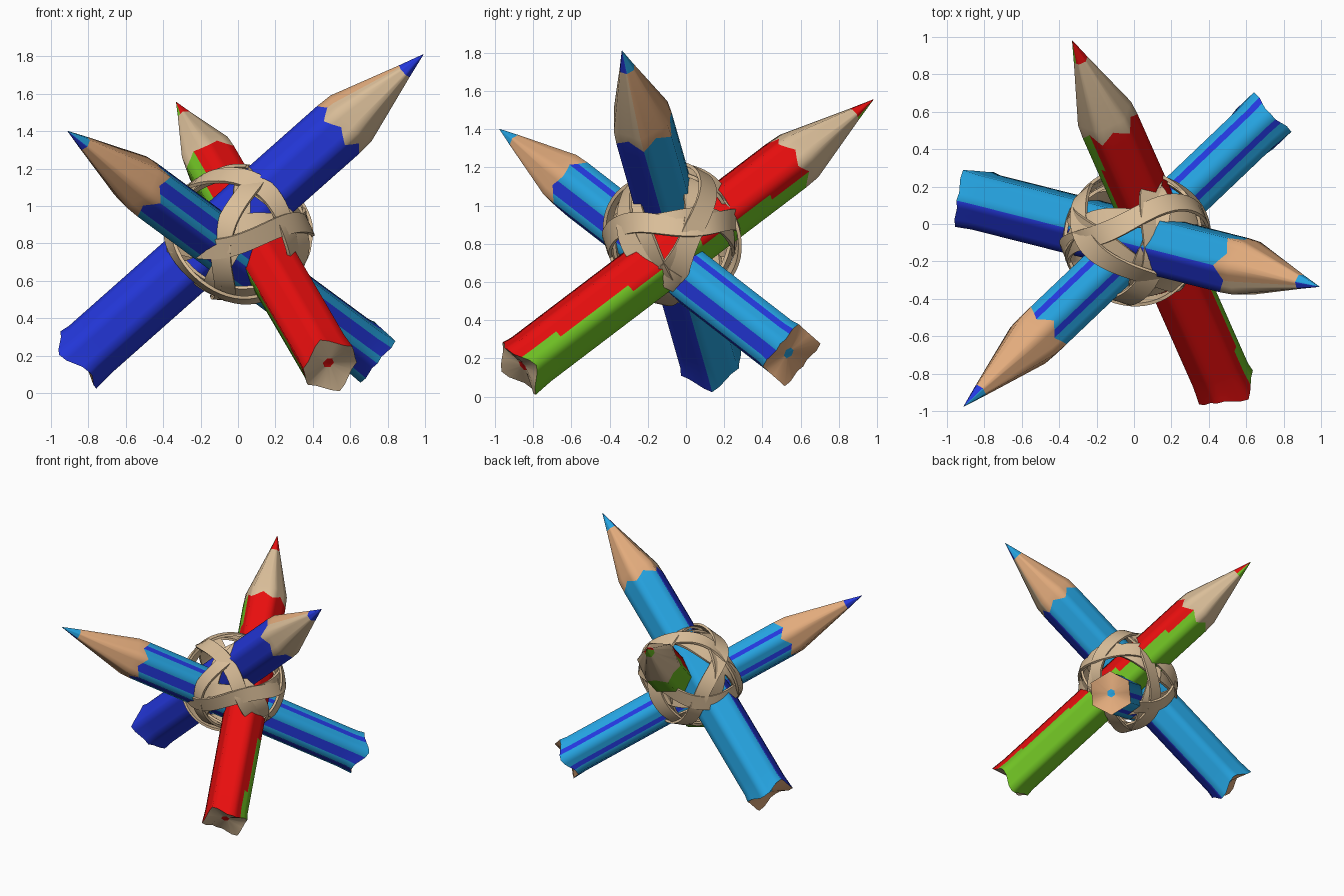
import bpy, bmesh, math
from mathutils import Vector

if "Cube" in bpy.data.objects:
    bpy.data.objects.remove(bpy.data.objects["Cube"])

def mat(name, rgb):
    m = bpy.data.materials.new(name)
    lin = [((c / 255 + 0.055) / 1.055) ** 2.4 if c > 10 else c / 255 / 12.92 for c in rgb]
    m.diffuse_color = (*lin, 1)
    m.use_nodes = True
    m.node_tree.nodes["Principled BSDF"].inputs["Base Color"].default_value = m.diffuse_color
    return m

MATS = [mat("blue", (36, 56, 222)), mat("sky_blue", (37, 163, 224)), mat("red", (232, 14, 14)),
        mat("green", (112, 194, 36)), mat("tan", (218, 190, 153)), mat("peach", (226, 171, 124))]
BLUE, SKY, RED, GREEN, TAN, PEACH = range(6)

def finish(name, bm, angle):
    bmesh.ops.recalc_face_normals(bm, faces=bm.faces)
    me = bpy.data.meshes.new(name)
    bm.to_mesh(me)
    bm.free()
    for m in MATS:
        me.materials.append(m)
    ob = bpy.data.objects.new(name, me)
    bpy.context.collection.objects.link(ob)
    bpy.ops.object.select_all(action='DESELECT')
    ob.select_set(True)
    bpy.context.view_layer.objects.active = ob
    bpy.ops.object.shade_smooth_by_angle(angle=math.radians(angle))
    return ob

N = 24  # points round a pencil, four per flat side

def pencil(name, tail, tip, side, R, shoulder, paint, wood, core, lead, flip=1):
    tail, tip = Vector(tail), Vector(tip)
    u = (tip - tail).normalized()
    L = (tip - tail).length
    c = (Vector(side) - u * u.dot(Vector(side))).normalized()
    e = c.cross(u)
    bm = bmesh.new()

    def ring(s, k, wave=0.0, freq=6):
        out = []
        for j in range(N):
            a = 2 * math.pi * j / N
            h = math.cos(math.pi / 6) / math.cos((a % (math.pi / 3)) - math.pi / 6)
            d = e * math.cos(a) + c * math.sin(a)
            out.append(bm.verts.new(tail + u * (s + wave * math.cos(freq * a)) + d * (R * h * k)))
        return out

    def skin(r0, r1, rule, t):
        for j in range(N):
            f = bm.faces.new((r0[j], r0[(j + 1) % N], r1[(j + 1) % N], r1[j]))
            f.material_index = rule(j, t)

    edge = (shoulder - 0.022) * L
    # hollow cut end with the coloured core
    core_ring = ring(0.02, 0.2)
    f = bm.faces.new(core_ring)
    f.material_index = core
    rim = ring(-0.005, 1.05, 0.03 * flip, 3)
    skin(core_ring, rim, lambda j, t: wood(0, t), 0)
    # painted body
    prev = rim
    steps = 24
    for i in range(1, steps + 1):
        s = 0.08 + (edge - 0.08) * (i - 1) / (steps - 1)
        r = ring(s, 1.0, -0.025 if i == steps else 0)
        skin(prev, r, paint, (i - 0.5) / steps)
        prev = r
    # sharpened wood and point
    for s, k, rule in ((shoulder * L + 0.012, 0.97, wood), (0.945 * L, 0.25, wood), (L, 0.01, lead)):
        r = ring(s, k)
        skin(prev, r, rule, 1)
        prev = r
    bm.faces.new(prev)
    return finish(name, bm, 65)

def two_tone(j, t):
    return SKY if j < N // 2 else BLUE

def two_wood(j, t):
    return PEACH if j < N // 2 or j in (12, 13) else TAN

def striped(j, t):
    # mostly blue low on the front, thin lines elsewhere
    if 12 <= j < 18:
        return SKY if j % 4 == 0 else BLUE
    return BLUE if j % 4 == 2 else SKY

def twisted(j, t):
    # the colour border drifts slowly round the pencil
    a = 2 * math.pi * (j + 0.5) / N + math.radians(-30 + 60 * t) * TWIST
    return GREEN if math.sin(a) > 0 else RED

A0, A1 = (-0.85, 0.13, 0.18), (0.99, -0.335, 1.81)
B0, B1 = (0.69, 0.55, 0.22), (-0.91, -0.975, 1.40)
C0, C1 = (0.49, -0.87, 0.15), (-0.33, 0.98, 1.555)
ua, ub, uc = [(Vector(q) - Vector(p)).normalized() for p, q in ((A0, A1), (B0, B1), (C0, C1))]
# green reaches further up the +x side at the blunt end
TWIST = -1 if Vector((0, 0, -1)).cross(uc).x > 0 else 1

pencil("blue_pencil", A0, A1, (0, 1, 0), 0.17, 0.785, two_tone, two_wood, SKY, two_tone, -1)
pencil("striped_pencil", B0, B1, ub.cross(Vector((0, 0, 1))), 0.16, 0.765,
       striped, lambda j, t: PEACH, SKY, lambda j, t: BLUE if j < 16 else SKY)
pencil("red_green_pencil", C0, C1, (0, 0, -1), 0.16, 0.785, twisted, lambda j, t: TAN, RED, twisted)

# flat bands lashed round the crossing, each passing between the pencils
CENTER = Vector((0.005, -0.065, 0.848))

def band(name, n, radius, width, phase):
    n = n.normalized()
    x = n.orthogonal().normalized()
    y = n.cross(x)
    bm = bmesh.new()
    rings = []
    M = 60
    for i in range(M):
        a = 2 * math.pi * i / M
        rad = x * math.cos(a) + y * math.sin(a)
        tw = 0.25 * math.sin(2 * a + phase)
        w = n * math.cos(tw) + rad * math.sin(tw)
        o = rad * math.cos(tw) - n * math.sin(tw)
        p = rad * radius * (1 + 0.03 * math.sin(2 * a + phase)) + n * 0.03 * math.sin(3 * a + phase)
        p = CENTER + Vector((p.x * 1.08, p.y * 0.95, p.z))
        rings.append([bm.verts.new(p + w * sw * width / 2 + o * so * 0.009)
                      for sw, so in ((-1, -1), (1, -1), (1, 1), (-1, 1))])
    for i in range(M):
        p, q = rings[i], rings[(i + 1) % M]
        for k in range(4):
            f = bm.faces.new((p[k], p[(k + 1) % 4], q[(k + 1) % 4], q[k]))
            f.material_index = TAN
    finish(name, bm, 40)

i = 0
for sb in (1, -1):
    for sc in (1, -1):
        n = ua + ub * sb + uc * sc
        band(f"band_outer_{i}", n + ub * 0.15 * sc, 0.36, 0.11, i * 1.3)
        band(f"band_inner_{i}", n - ua * 0.2 + uc * 0.15, 0.335, 0.1, i * 1.7 + 2)
        i += 1
